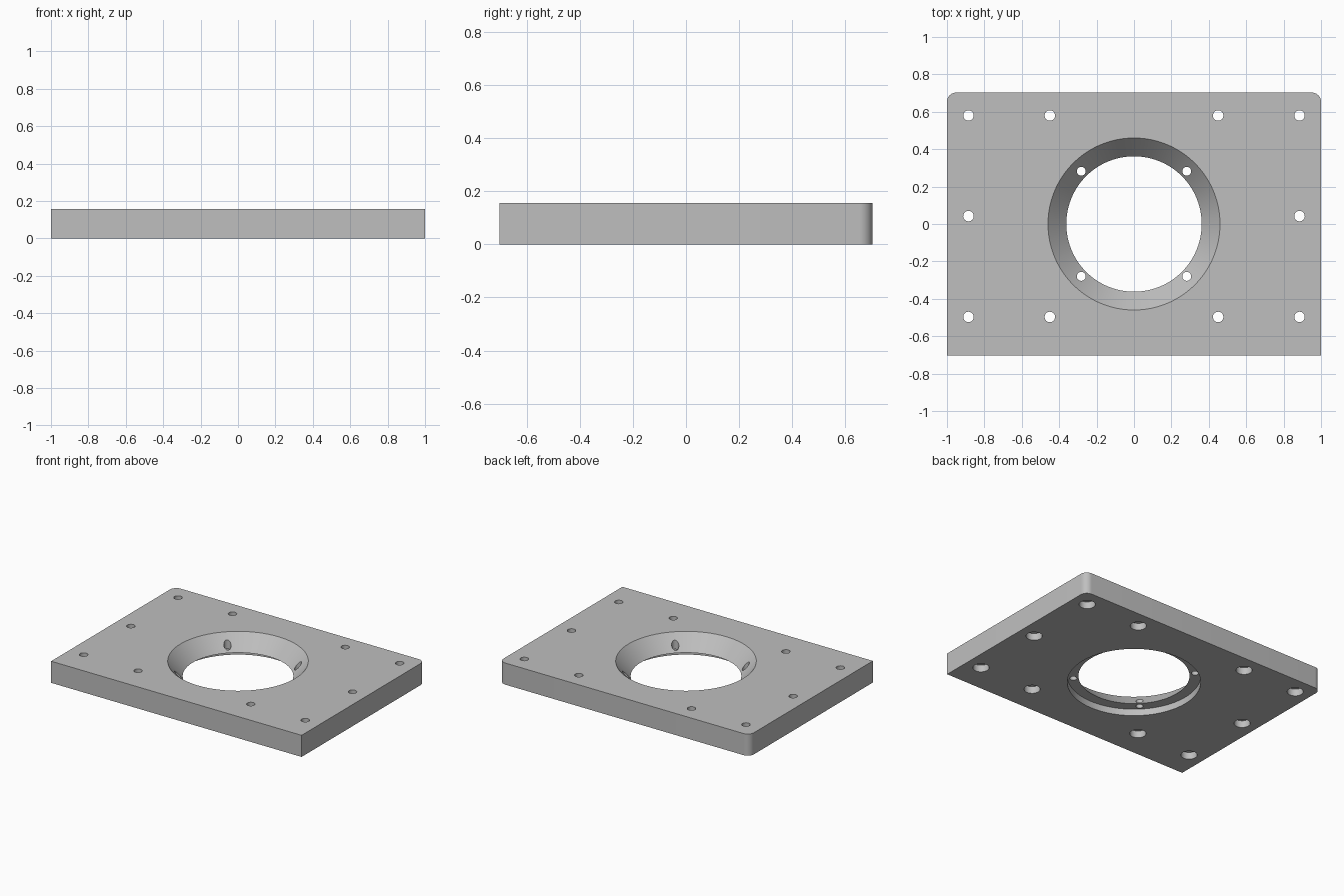
import bpy, bmesh, math
from mathutils import Matrix, Vector

cube = bpy.data.objects.get("Cube")
if cube:
    bpy.data.objects.remove(cube, do_unlink=True)

WIDTH, DEPTH, HEIGHT = 2.0, 1.406, 0.156


def add_object(name, bm):
    bmesh.ops.recalc_face_normals(bm, faces=bm.faces)
    mesh = bpy.data.meshes.new(name)
    bm.to_mesh(mesh)
    bm.free()
    obj = bpy.data.objects.new(name, mesh)
    bpy.context.collection.objects.link(obj)
    return obj


def add_turned(bm, profile, x, y, sides):
    """Closed solid turned around a vertical axis from (radius, z) points."""
    rings = []
    for radius, z in profile:
        rings.append([bm.verts.new((x + radius * math.cos(math.tau * i / sides),
                                    y + radius * math.sin(math.tau * i / sides), z))
                      for i in range(sides)])
    for low, high in zip(rings, rings[1:]):
        for i in range(sides):
            j = (i + 1) % sides
            bm.faces.new((low[i], low[j], high[j], high[i]))
    bm.faces.new(rings[0][::-1])
    bm.faces.new(rings[-1])


# Plate with the two rear corners rounded
bm = bmesh.new()
bmesh.ops.create_cube(bm, size=1)
bmesh.ops.transform(bm, verts=bm.verts, matrix=Matrix.Translation((0, 0, HEIGHT / 2))
                    @ Matrix.Diagonal(Vector((WIDTH, DEPTH, HEIGHT, 1))))
rear = [e for e in bm.edges if all(v.co.y > 0 for v in e.verts)
        and abs(e.verts[0].co.z - e.verts[1].co.z) > 0.1]
bmesh.ops.bevel(bm, geom=rear, offset=0.05, offset_type='OFFSET', segments=10,
                profile=0.5, affect='EDGES')
plate = add_object("mounting_plate", bm)

# Central tapered bore with a shallow round recess underneath
bm = bmesh.new()
taper = (0.46 - 0.362) / (HEIGHT - 0.048)
add_turned(bm, [(0.435, -0.1), (0.435, 0.048), (0.362, 0.048),
                (0.46 + taper * 0.1, HEIGHT + 0.1)], 0, 0, 96)

# Screw holes, counterbored from below
spots = [(x, y) for x in (0.885, 0.45) for y in (0.58, -0.497)] + [(0.885, 0.042)]
for x, y in spots:
    for side in (-1, 1):
        add_turned(bm, [(0.053, -0.1), (0.053, 0.05), (0.028, 0.05), (0.028, 0.3)],
                   side * x, y, 32)
bore_cutter = add_object("bore_and_screw_cutter", bm)

# Four small holes through the tapered rim
bm = bmesh.new()
for x in (-0.282, 0.282):
    for y in (-0.28, 0.282):
        add_turned(bm, [(0.024, -0.1), (0.024, 0.3)], x, y, 24)
rim_cutter = add_object("rim_hole_cutter", bm)

# Cut the holes
bpy.ops.object.select_all(action='DESELECT')
bpy.context.view_layer.objects.active = plate
plate.select_set(True)
for cutter in (bore_cutter, rim_cutter):
    cutter.hide_render = True
    cut = plate.modifiers.new(cutter.name, 'BOOLEAN')
    cut.operation = 'DIFFERENCE'
    cut.solver = 'EXACT'
    cut.object = cutter
    bpy.ops.object.modifier_apply(modifier=cut.name)
for cutter in (bore_cutter, rim_cutter):
    bpy.data.objects.remove(cutter, do_unlink=True)

# Single grey metal colour
grey = (0.52, 0.52, 0.52, 1)
mat = bpy.data.materials.new("plain_grey")
mat.use_nodes = True
mat.diffuse_color = grey
mat.node_tree.nodes["Principled BSDF"].inputs["Base Color"].default_value = grey
plate.data.materials.clear()
plate.data.materials.append(mat)
bpy.ops.object.shade_smooth_by_angle(angle=math.radians(25))
